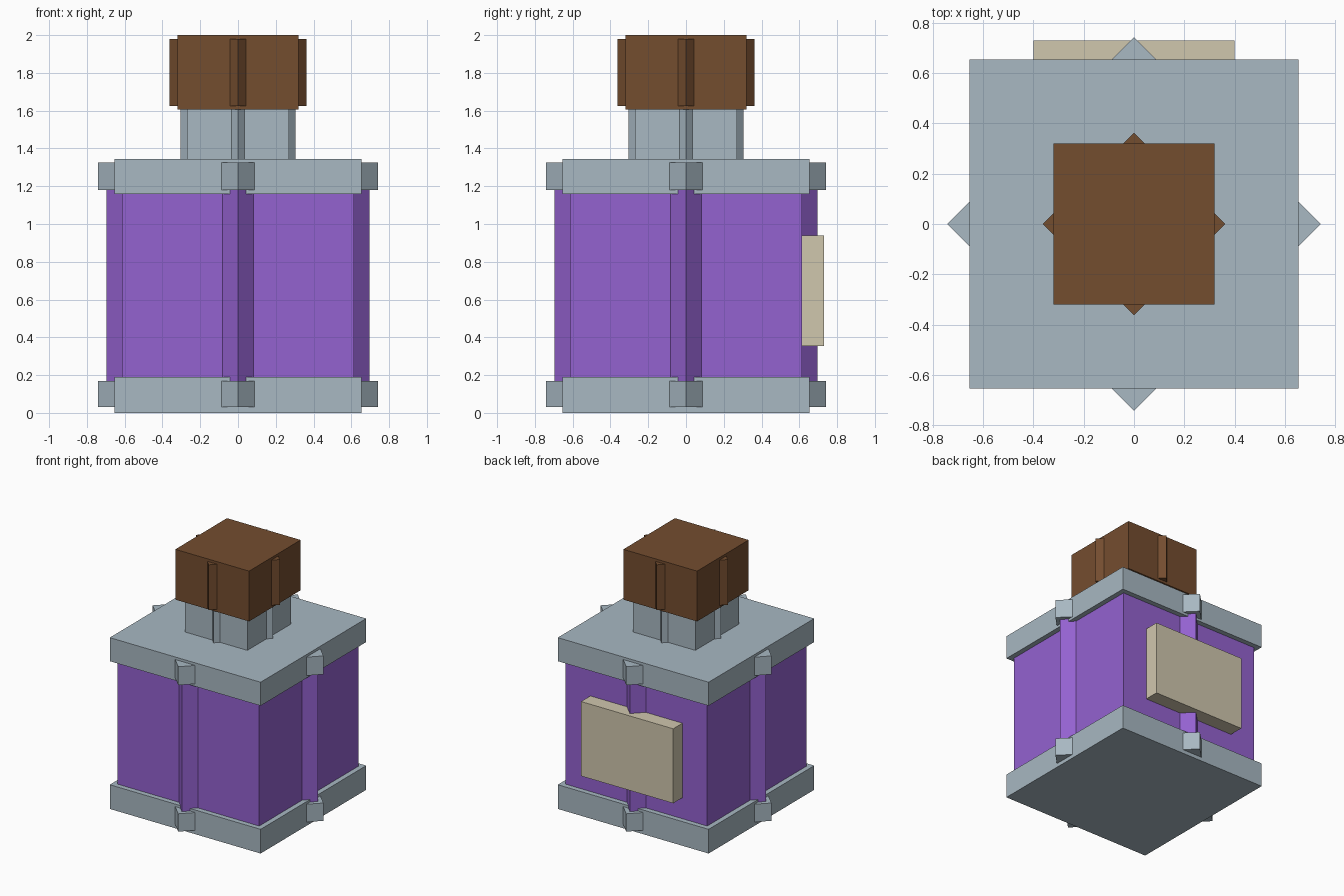
import bpy
import math

if "Cube" in bpy.data.objects:
    bpy.data.objects.remove(bpy.data.objects["Cube"])


def material(name, srgb):
    lin = [((c / 255 + 0.055) / 1.055) ** 2.4 for c in srgb]
    m = bpy.data.materials.new(name)
    m.diffuse_color = (*lin, 1)
    m.use_nodes = True
    m.node_tree.nodes["Principled BSDF"].inputs["Base Color"].default_value = m.diffuse_color
    return m


PURPLE = material("purple", (148, 98, 208))
GREY = material("blue grey", (168, 184, 194))
BROWN = material("brown", (116, 77, 47))
BEIGE = material("beige", (208, 199, 174))


def box(name, x, y, z, mat, turn=0):
    """Box from (low, high) ranges, optionally turned about z."""
    bpy.ops.mesh.primitive_cube_add(
        size=1, location=[sum(r) / 2 for r in (x, y, z)], rotation=(0, 0, turn))
    ob = bpy.context.object
    ob.name = name
    ob.scale = [r[1] - r[0] for r in (x, y, z)]
    bpy.ops.object.transform_apply(location=False, rotation=True, scale=True)
    ob.data.materials.append(mat)


def star_block(name, half, z, tip, ridge_z, mat):
    """Square block with a second square turned 45 degrees making corner ridges."""
    box(name, (-half, half), (-half, half), z, mat)
    r = tip / math.sqrt(2)
    box(name + "_ridges", (-r, r), (-r, r), ridge_z, mat, math.pi / 4)


# Bottle, from the base up
star_block("base_band", 0.655, (0, 0.19), 0.742, (0.03, 0.17), GREY)
star_block("bottle_body", 0.615, (0.17, 1.18), 0.697, (0.165, 1.185), PURPLE)
star_block("shoulder_band", 0.655, (1.16, 1.345), 0.742, (1.18, 1.325), GREY)
star_block("neck", 0.27, (1.33, 1.61), 0.304, (1.33, 1.61), GREY)
star_block("stopper", 0.32, (1.605, 2.0), 0.363, (1.625, 1.98), BROWN)

# Label on the back
box("label", (-0.4, 0.4), (0.6, 0.73), (0.355, 0.94), BEIGE)
